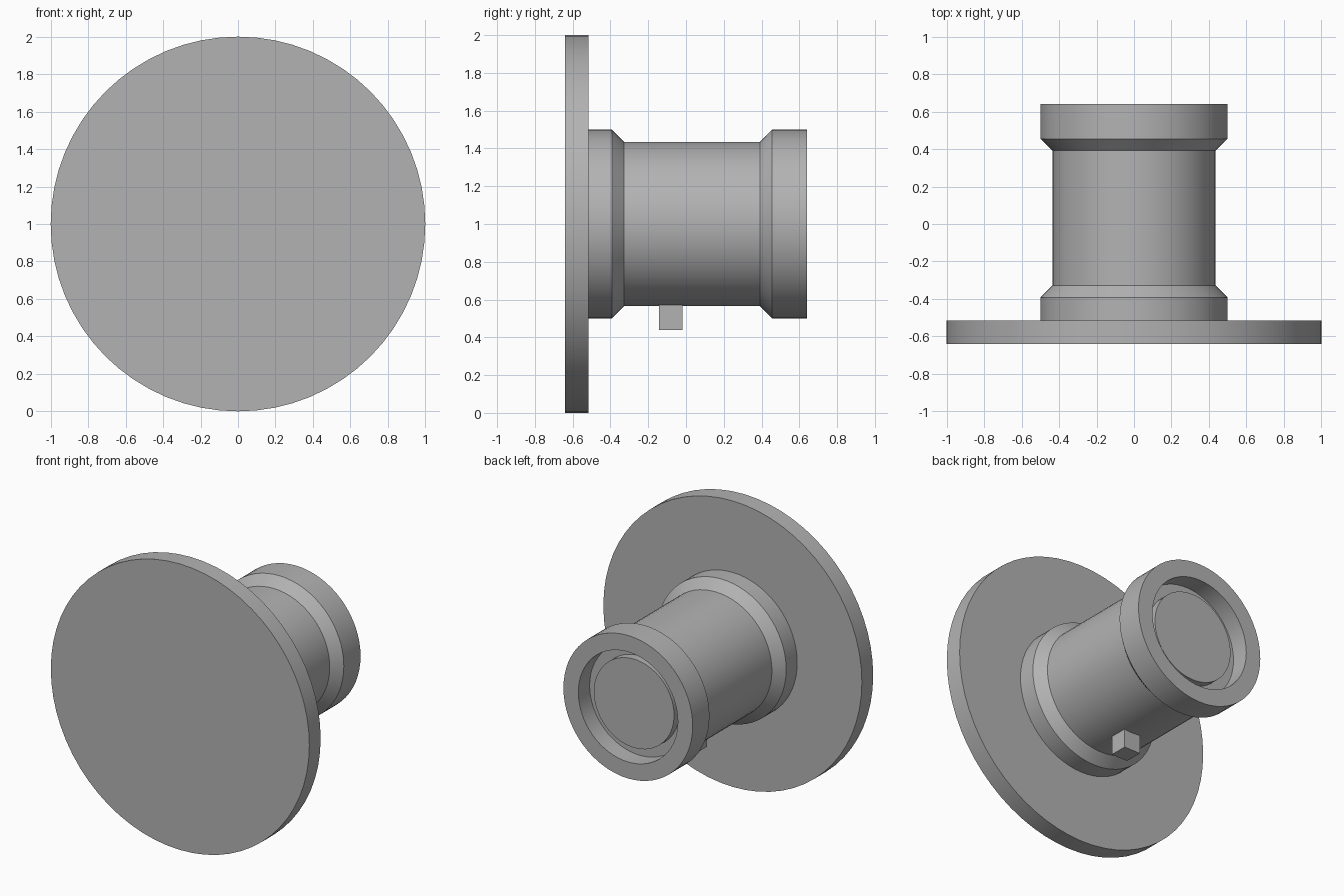
import bpy, bmesh, math

# Remove the default object
cube = bpy.data.objects.get("Cube")
if cube:
    bpy.data.objects.remove(cube, do_unlink=True)

grey = bpy.data.materials.new("plain grey")
grey.use_nodes = True
grey.diffuse_color = (0.45, 0.45, 0.45, 1)
grey.node_tree.nodes["Principled BSDF"].inputs["Base Color"].default_value = (0.45, 0.45, 0.45, 1)

AXIS_Z = 1.0
SIDES = 64


def finish(bm, name):
    bmesh.ops.recalc_face_normals(bm, faces=bm.faces)
    mesh = bpy.data.meshes.new(name)
    bm.to_mesh(mesh)
    bm.free()
    mesh.materials.append(grey)
    obj = bpy.data.objects.new(name, mesh)
    bpy.context.collection.objects.link(obj)
    bpy.ops.object.select_all(action="DESELECT")
    obj.select_set(True)
    bpy.context.view_layer.objects.active = obj
    bpy.ops.object.shade_smooth_by_angle(angle=math.radians(30))
    return obj


def turned(name, profile):
    """Solid turned about the y axis; profile holds (radius, y) pairs, capped at both ends."""
    bm = bmesh.new()
    rings = []
    for r, y in profile:
        angles = [2 * math.pi * i / SIDES for i in range(SIDES)]
        rings.append([bm.verts.new((r * math.cos(a), y, AXIS_Z + r * math.sin(a))) for a in angles])
    for a, b in zip(rings, rings[1:]):
        for i in range(SIDES):
            j = (i + 1) % SIDES
            bm.faces.new((a[i], a[j], b[j], b[i]))
    bm.faces.new(rings[0])
    bm.faces.new(rings[-1])
    return finish(bm, name)


# Wide front plate
turned("front_disc", [(1.0, -0.64), (1.0, -0.515)])

# Barrel with a flared collar at each end and a recessed back
turned("barrel", [(0.5, -0.515), (0.5, -0.393), (0.435, -0.328), (0.435, 0.392),
                  (0.5, 0.455), (0.5, 0.64), (0.385, 0.64), (0.385, 0.515)])

# Raised round plate inside the recess
turned("recess_plate", [(0.31, 0.515), (0.31, 0.575)])

# Small square peg under the barrel
bm = bmesh.new()
bmesh.ops.create_cube(bm, size=1)
bmesh.ops.scale(bm, vec=(0.125, 0.125, 0.18), verts=bm.verts)
bmesh.ops.translate(bm, vec=(0, -0.08, 0.53), verts=bm.verts)
finish(bm, "bottom_peg")
